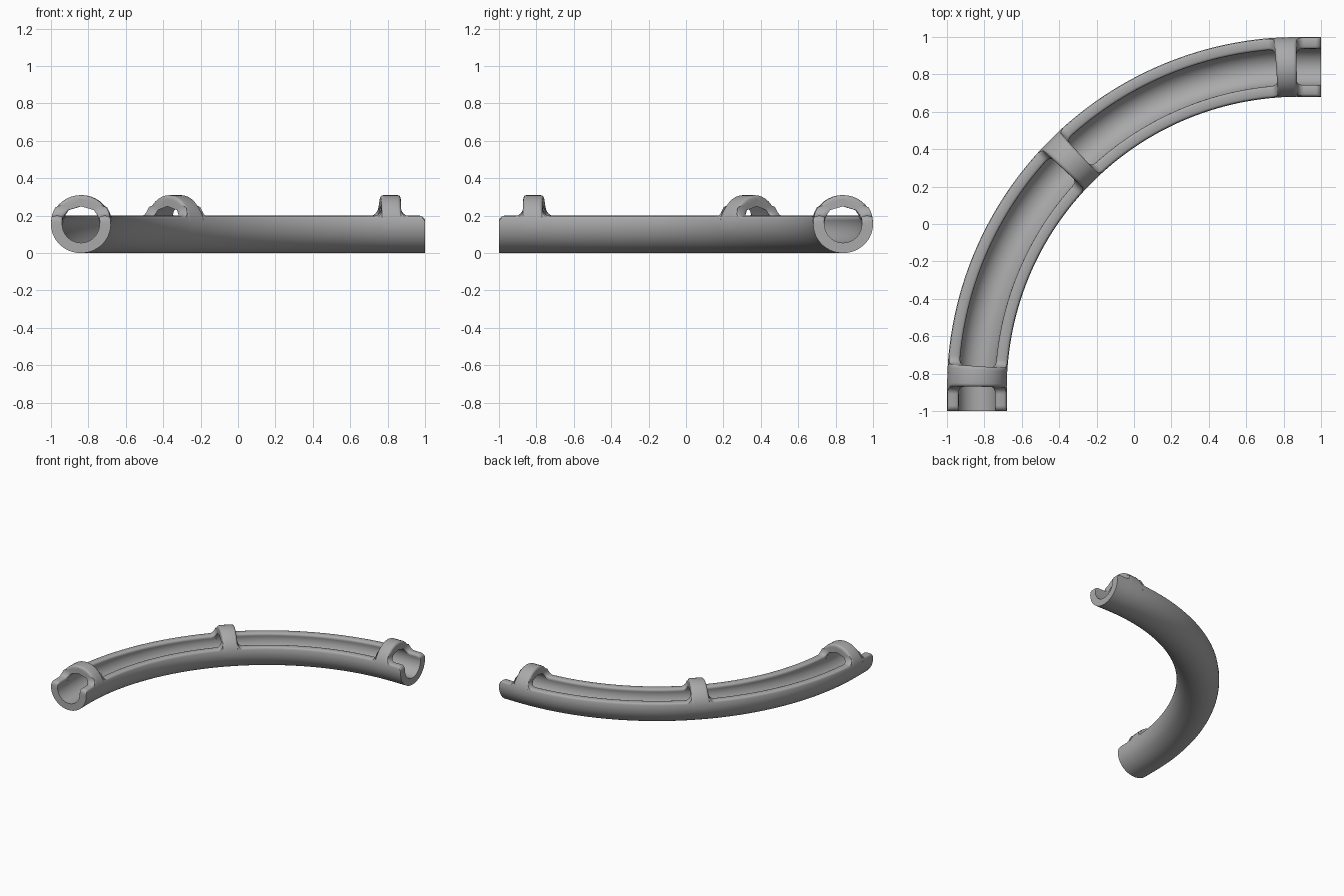
import bpy, bmesh
from math import pi, sin, cos, acos, sqrt, radians

cube = bpy.data.objects.get("Cube")
if cube:
    bpy.data.objects.remove(cube, do_unlink=True)

STRAIGHT = 0.12                 # straight length at each end
BEND = 1.84 - STRAIGHT          # bend radius of the centre line
CENTRE = 1 - STRAIGHT
TOTAL = 2 * STRAIGHT + BEND * pi / 2
WIDE, MID, BORE, RIM, ROOF = 0.16, 0.155, 0.10, 0.20, 0.25


def place(s, u, z):
    """Point at distance s along the bend, u outward from the centre line."""
    if s < STRAIGHT:
        return (-0.84 - u, -1 + s, z)
    if s > TOTAL - STRAIGHT:
        return (1 - (TOTAL - s), 0.84 + u, z)
    a = (s - STRAIGHT) / BEND
    r = BEND + u
    return (CENTRE - r * cos(a), -CENTRE + r * sin(a), z)


def outer(a, pull):
    """Outside of the tube; pull rounds the edges of the hoops."""
    z = MID - MID * cos(a)
    t = min(max((z - RIM) / 0.05, 0), 1)
    k = 1 - pull * t / WIDE
    return (WIDE * sin(a) * k, MID - MID * cos(a) * k)


def inner(z):
    """Bore half-width at height z, with sloped upper sides."""
    if z > RIM:
        return (0.09 - 0.035 * (z - RIM) / (ROOF - RIM), z)
    return (sqrt(max(BORE ** 2 - (z - MID) ** 2, 0)), z)


def half_section(height, pull, closed):
    """Chain from the outside bottom over the rim to the inside bottom."""
    soft = 0.02
    low = 0.14
    a_low = acos((MID - low) / MID)
    a_tip = pi if closed else acos((MID - height + soft) / MID)
    pts = [outer(a_low * i / 16, 0) for i in range(16)]
    pts += [outer(a_low + (a_tip - a_low) * i / 10, pull) for i in range(11)]
    if closed:
        pts[-1] = (0, pts[-1][1])
        tip = [(0, pts[-1][1])] * 7
        down = [(0, ROOF)]
        top = ROOF
    else:
        top = height - soft
        o, i = pts[-1][0], inner(top)[0]
        tip = []
        for k in range(1, 8):
            t = pi * k / 8
            c = abs(cos(t)) ** 0.6 * (1 if cos(t) > 0 else -1)
            tip.append(((o + i) / 2 + (o - i) / 2 * c, top + soft * sin(t) ** 0.6))
        down = [inner(top)]
    down += [inner(top + (low - top) * i / 8) for i in range(9)]
    a_in = acos((MID - low) / BORE)
    floor = [(BORE * sin(a_in * i / 14), MID - BORE * cos(a_in * i / 14))
             for i in range(13, -1, -1)]
    return pts + tip + down + floor


def hoop_edge(s0, way):
    """Stations from the open channel up a fillet into a closed hoop."""
    out = []
    for k in range(7):
        t = pi / 2 * k / 6
        out.append((s0 - way * 0.04 * (1 - sin(t)), RIM + 0.05 * (1 - cos(t)), 0, False))
    for k in range(5):
        t = pi / 2 * k / 4
        out.append((s0 + way * 0.018 * (1 - cos(t)), 0.31, 0.018 * (1 - sin(t)), True))
    return out if way > 0 else out[::-1]


# Stations along the first half, then mirrored
stations = []
for k in range(6):
    t = pi / 2 * k / 5
    stations.append((0.03 * (1 - cos(t)), 0.17 + 0.03 * sin(t), 0, False))
stations += hoop_edge(0.13, 1) + hoop_edge(0.24, -1)
start, stop = 0.29, TOTAL / 2 - 0.11
stations += [(start + (stop - start) * i / 36, RIM, 0, False) for i in range(37)]
stations += hoop_edge(TOTAL / 2 - 0.06, 1)
stations += [(TOTAL - s, h, p, c) for s, h, p, c in reversed(stations)]

# Skin the channel
bm = bmesh.new()
rings, flags = [], []
for s, height, pull, closed in stations:
    half = half_section(height, pull, closed)
    loop = half + [(-u, z) for u, z in reversed(half)]
    rings.append([bm.verts.new(place(s, u, z)) for u, z in loop])
    flags.append([closed and abs(u) < 1e-5 and z > MID for u, z in loop])
n = len(rings[0])
for j in range(len(rings) - 1):
    a, b, fa, fb = rings[j], rings[j + 1], flags[j], flags[j + 1]
    for i in range(n):
        k = (i + 1) % n
        if fa[i] and fa[k] and fb[i] and fb[k]:
            continue            # both halves meet at the hoop crown
        bm.faces.new((a[i], a[k], b[k], b[i]))
bm.faces.new(rings[0])
bm.faces.new(rings[-1])
bmesh.ops.remove_doubles(bm, verts=bm.verts, dist=0.00005)
bmesh.ops.dissolve_degenerate(bm, edges=bm.edges, dist=0.00005)
bmesh.ops.recalc_face_normals(bm, faces=bm.faces)

mesh = bpy.data.meshes.new("curved_channel")
bm.to_mesh(mesh)
bm.free()
channel = bpy.data.objects.new("curved_channel", mesh)
bpy.context.collection.objects.link(channel)

# Grey plastic
grey = bpy.data.materials.new("mid_grey")
grey.use_nodes = True
colour = (0.4, 0.4, 0.4, 1)
grey.diffuse_color = colour
grey.node_tree.nodes["Principled BSDF"].inputs["Base Color"].default_value = colour
mesh.materials.append(grey)

bpy.ops.object.select_all(action='DESELECT')
channel.select_set(True)
bpy.context.view_layer.objects.active = channel
bpy.ops.object.shade_smooth_by_angle(angle=radians(35))
